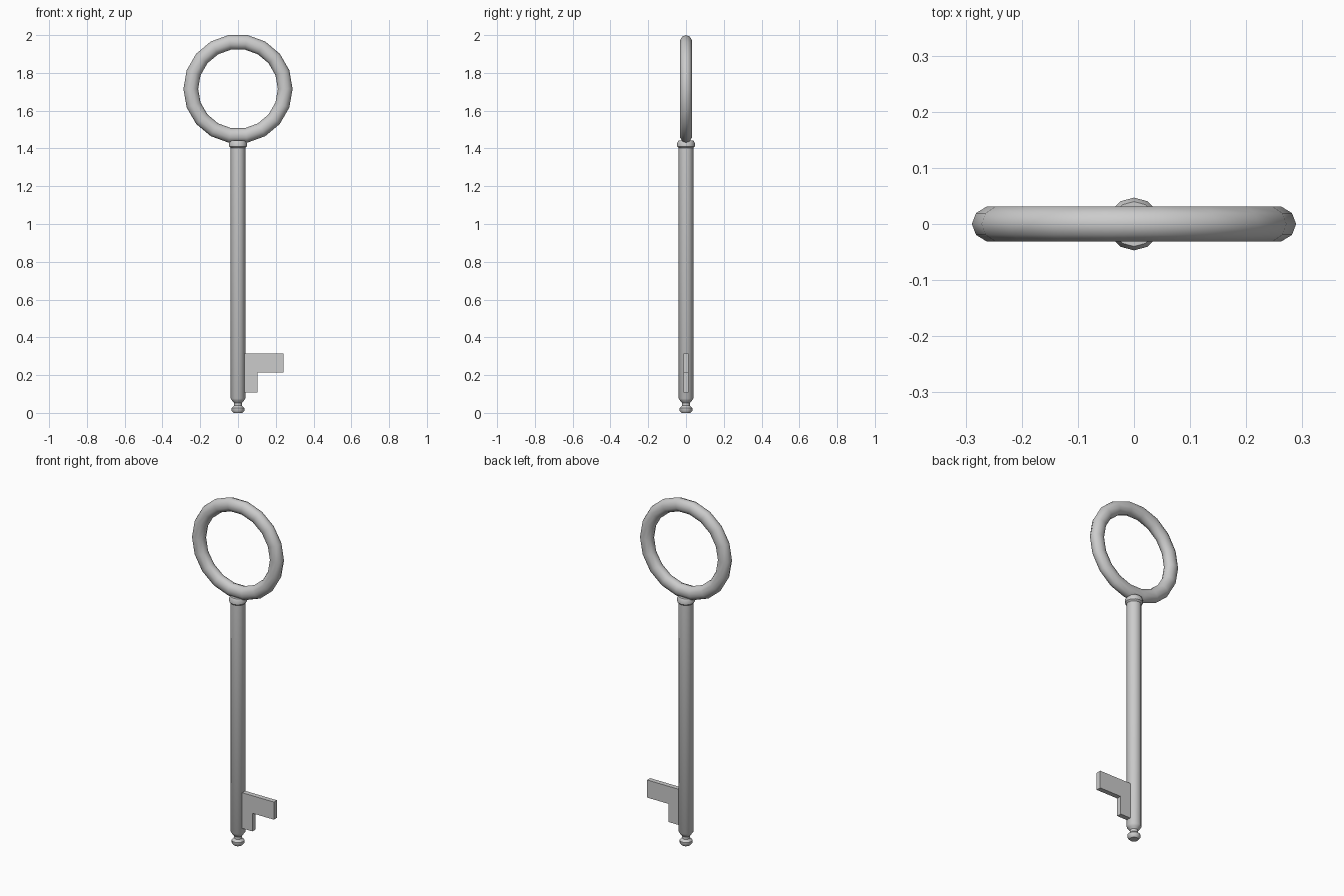
import bpy, bmesh
from math import sin, cos, pi, radians

if "Cube" in bpy.data.objects:
    bpy.data.objects.remove(bpy.data.objects["Cube"])


def make_object(name, bm, smooth=None):
    bmesh.ops.recalc_face_normals(bm, faces=bm.faces)
    mesh = bpy.data.meshes.new(name)
    bm.to_mesh(mesh)
    bm.free()
    ob = bpy.data.objects.new(name, mesh)
    bpy.context.collection.objects.link(ob)
    if smooth:
        bpy.ops.object.select_all(action='DESELECT')
        ob.select_set(True)
        bpy.context.view_layer.objects.active = ob
        bpy.ops.object.shade_smooth_by_angle(angle=radians(smooth))
    return ob


def lathe(name, profile, sides=12):
    """Turn an (r, z) profile around the z axis and cap both ends."""
    bm = bmesh.new()
    rings = [[bm.verts.new((r * cos(2 * pi * i / sides), r * sin(2 * pi * i / sides), z))
              for i in range(sides)] for r, z in profile]
    for a, b in zip(rings, rings[1:]):
        for i in range(sides):
            j = (i + 1) % sides
            bm.faces.new((a[i], a[j], b[j], b[i]))
    bm.faces.new(rings[0])
    bm.faces.new(rings[-1])
    return make_object(name, bm, 40)


# Bow: slightly flattened ring standing in the xz plane
def ring(name, major, rad, depth, z, segs=18, sides=10):
    bm = bmesh.new()
    loops = []
    for i in range(segs):
        t = 2 * pi * i / segs
        loop = []
        for k in range(sides):
            p = 2 * pi * k / sides
            r = major + rad * cos(p)
            loop.append(bm.verts.new((r * cos(t), depth * sin(p), z + r * sin(t))))
        loops.append(loop)
    for i in range(segs):
        a, b = loops[i], loops[(i + 1) % segs]
        for k in range(sides):
            m = (k + 1) % sides
            bm.faces.new((a[k], a[m], b[m], b[k]))
    return make_object(name, bm, 50)


ring("bow_ring", 0.25, 0.039, 0.033, 1.7155)

# Shaft with turned tip
lathe("shaft", [(0.024, 0.0), (0.034, 0.012), (0.034, 0.026), (0.021, 0.038),
                (0.021, 0.053), (0.031, 0.064), (0.039, 0.076), (0.039, 1.41)])

# Collar under the ring
lathe("collar", [(0.039, 1.403), (0.047, 1.411), (0.047, 1.428), (0.040, 1.442)])

# Bit: stepped flat plate
outline = [(0.02, 0.108), (0.102, 0.108), (0.102, 0.213), (0.24, 0.213),
           (0.24, 0.315), (0.02, 0.315)]
bm = bmesh.new()
face = bm.faces.new([bm.verts.new((x, -0.014, z)) for x, z in outline])
ext = bmesh.ops.extrude_face_region(bm, geom=[face])
bmesh.ops.translate(bm, vec=(0, 0.028, 0),
                    verts=[g for g in ext["geom"] if isinstance(g, bmesh.types.BMVert)])
make_object("bit", bm)
